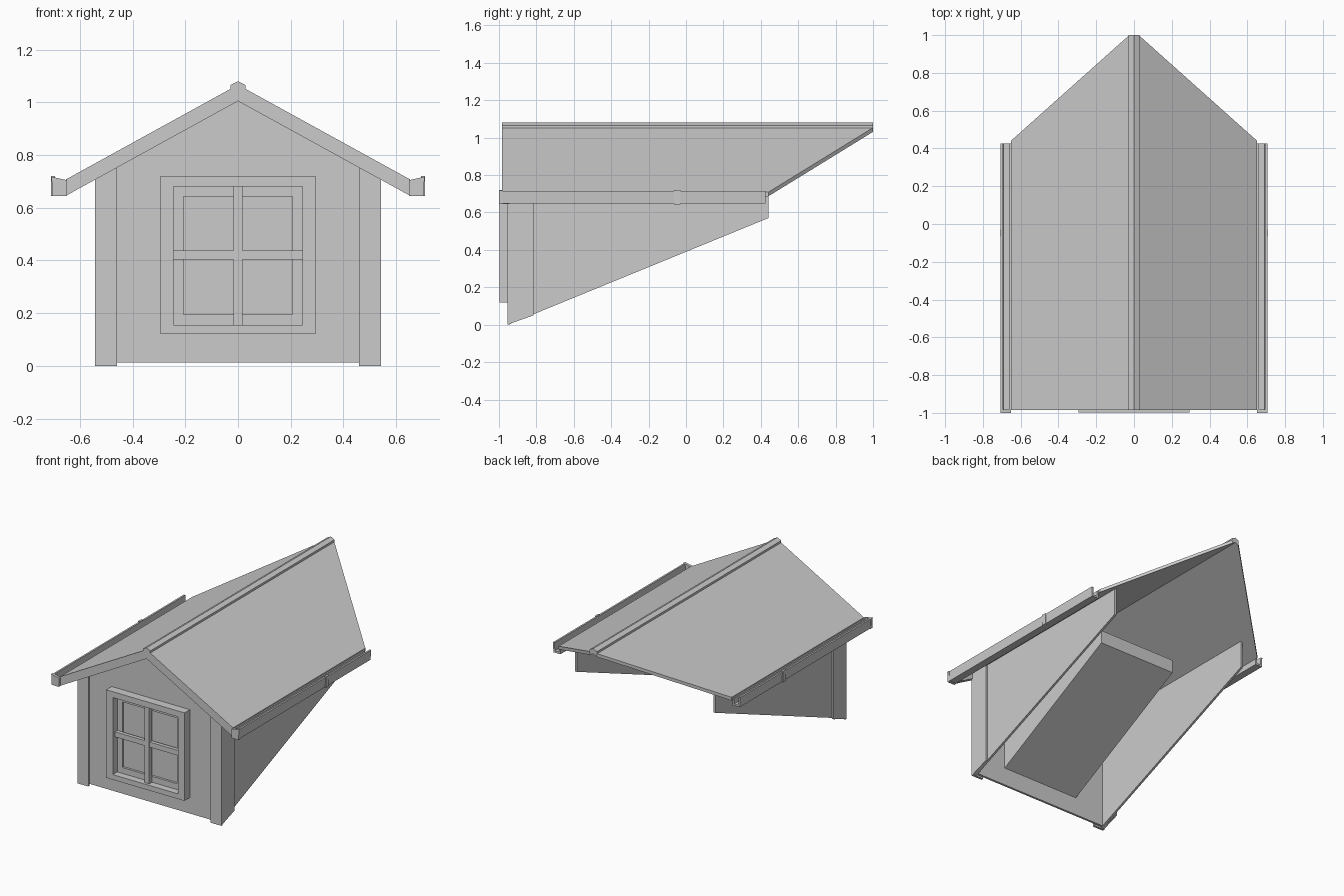
import bpy, bmesh
from mathutils import Vector

if "Cube" in bpy.data.objects:
    bpy.data.objects.remove(bpy.data.objects["Cube"])

SLOPE = 0.55           # roof fall per unit of x


def roof_z(x, top=1.067):
    return top - SLOPE * abs(x)


def finish(name, bm):
    bmesh.ops.remove_doubles(bm, verts=bm.verts, dist=1e-5)
    bmesh.ops.recalc_face_normals(bm, faces=bm.faces)
    me = bpy.data.meshes.new(name)
    bm.to_mesh(me)
    bm.free()
    ob = bpy.data.objects.new(name, me)
    bpy.context.collection.objects.link(ob)
    return ob


def add_prism(bm, pts, vec, side=1, open_mid=False):
    """Extrude a 3D outline along vec; side=-1 mirrors it in x."""
    def vert(p):
        return bm.verts.new((p[0] * side, p[1], p[2]))
    a = [vert(Vector(p)) for p in pts]
    b = [vert(Vector(p) + Vector(vec)) for p in pts]
    bm.faces.new(a)
    bm.faces.new(b[::-1])
    for i in range(len(a)):
        j = (i + 1) % len(a)
        if open_mid and abs(a[i].co.x) + abs(a[j].co.x) < 1e-6:
            continue
        bm.faces.new((a[i], b[i], b[j], a[j]))


def prism(name, pts, vec):
    bm = bmesh.new()
    add_prism(bm, pts, vec)
    return finish(name, bm)


def pair(name, pts, vec):
    for tag, side in (("right", 1), ("left", -1)):
        bm = bmesh.new()
        add_prism(bm, pts, vec, side)
        finish(f"{name}_{tag}", bm)


def halves(name, pts, vec):
    """One symmetric part from a right half outline."""
    bm = bmesh.new()
    for side in (1, -1):
        add_prism(bm, pts, vec, side, True)
    return finish(name, bm)


def xz(pts, y):
    return [(x, y, z) for x, z in pts]


def yz(pts, x):
    return [(x, y, z) for y, z in pts]


def rect(x0, x1, z0, z1):
    return [(x0, z0), (x1, z0), (x1, z1), (x0, z1)]


def ring(hx, z0, z1, ix, iz0, iz1):
    """Right half of a rectangular frame."""
    return [(0, z0), (hx, z0), (hx, z1), (0, z1), (0, iz1), (ix, iz1), (ix, iz0), (0, iz0)]


# front gable wall with window opening
halves("front_wall", xz([(0, 0.012), (0.525, 0.012), (0.525, roof_z(0.525, 1.04)), (0, 1.04),
                         (0, 0.68), (0.245, 0.68), (0.245, 0.155), (0, 0.155)], -0.94), (0, 0.015, 0))

# side walls cut along the slope of the main roof
pair("side_wall", yz([(-0.94, 0.005), (0.44, 0.57), (0.44, 0.76), (-0.94, 0.76)], 0.515), (0.015, 0, 0))

# corner boards, front and side
pair("corner_board_front", xz([(0.46, 0), (0.543, 0), (0.543, roof_z(0.543, 1.04)),
                               (0.46, roof_z(0.46, 1.04))], -0.955), (0, 0.015, 0))
pair("corner_board_side", yz([(-0.94, 0.006), (-0.815, 0.05), (-0.815, 0.745), (-0.94, 0.745)], 0.53),
     (0.013, 0, 0))

# roof sheet, pointed towards the back
outline = [(0, -0.985), (0.652, -0.985), (0.652, 0.44), (0.025, 1.0), (0, 1.0)]
halves("roof", [(x, y, roof_z(x)) for x, y in outline], (0, 0, -0.022))

# gable fascia
halves("fascia", xz([(0, 1.06), (0.652, roof_z(0.652, 1.06)), (0.652, roof_z(0.652, 1.005)),
                     (0, 1.005)], -0.985), (0, 0.04, 0))

# ridge cap
halves("ridge_cap", xz([(0, 1.08), (0.028, 1.066), (0.028, 1.045), (0, 1.045)], -0.985), (0, 1.985, 0))

# gutters, front end caps and joint brackets
channel = [(0.65, 0.648), (0.702, 0.648), (0.706, 0.715), (0.694, 0.715),
           (0.691, 0.66), (0.661, 0.66), (0.661, 0.70), (0.65, 0.70)]
pair("gutter", xz(channel, -0.985), (0, 1.41, 0))
pair("gutter_end", xz([(0.65, 0.645), (0.704, 0.645), (0.708, 0.718), (0.65, 0.705)], -1.0), (0, 0.018, 0))
pair("gutter_bracket", xz(rect(0.695, 0.709, 0.644, 0.72), -0.065), (0, 0.035, 0))

# window casing, recessed sash and pane
halves("window_casing", xz(ring(0.295, 0.12, 0.72, 0.245, 0.155, 0.68), -0.998), (0, 0.06, 0))
halves("window_sash", xz(ring(0.245, 0.155, 0.68, 0.207, 0.195, 0.642), -0.95), (0, 0.02, 0))
prism("window_pane", xz(rect(-0.22, 0.22, 0.18, 0.66), -0.935), (0, 0.008, 0))

# window bars
prism("window_bar_vertical", xz(rect(-0.017, 0.017, 0.155, 0.68), -0.98), (0, 0.03, 0))
prism("window_bar_horizontal", xz(rect(-0.245, 0.245, 0.403, 0.438), -0.975), (0, 0.025, 0))

# closed box behind the window with sloping underside
prism("window_box", yz([(-0.925, 0.135), (0.03, 0.63), (0.03, 0.72), (-0.925, 0.72)], -0.295), (0.59, 0, 0))
